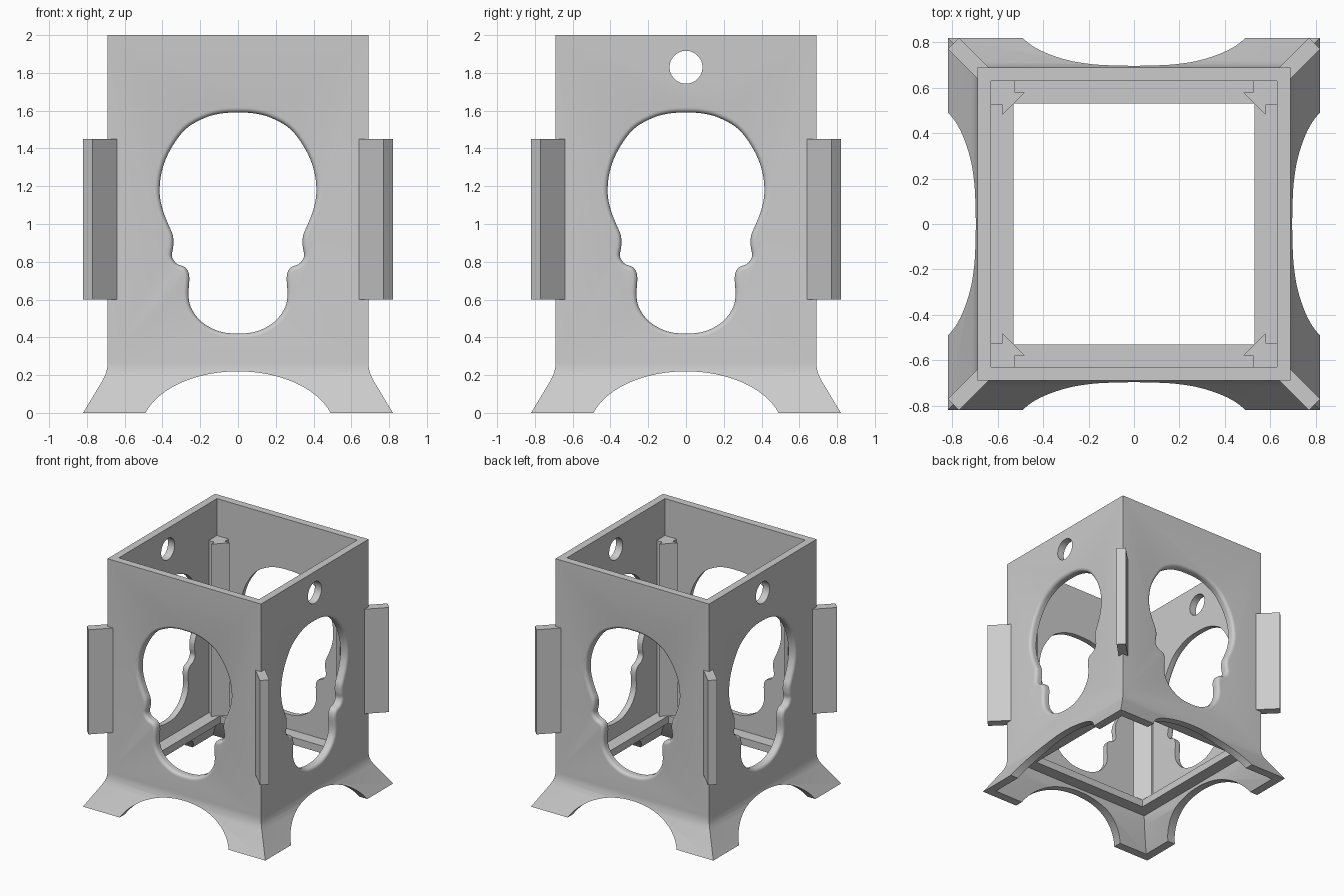
import bpy, bmesh, math
from mathutils import Vector

cube = bpy.data.objects.get("Cube")
if cube:
    bpy.data.objects.remove(cube, do_unlink=True)

WALL, INNER = 0.69, 0.63

grey = bpy.data.materials.new("plain grey")
grey.use_nodes = True
colour = (0.6, 0.6, 0.6, 1)
grey.diffuse_color = colour
grey.node_tree.nodes["Principled BSDF"].inputs["Base Color"].default_value = colour


def make_object(name, bm):
    bmesh.ops.recalc_face_normals(bm, faces=bm.faces)
    mesh = bpy.data.meshes.new(name)
    bm.to_mesh(mesh)
    bm.free()
    mesh.materials.append(grey)
    obj = bpy.data.objects.new(name, mesh)
    bpy.context.collection.objects.link(obj)
    return obj


def loft(name, rings, closed=False):
    """Skin a list of equal-length point loops, capped or joined end to start."""
    bm = bmesh.new()
    loops = [[bm.verts.new(p) for p in ring] for ring in rings]
    pairs = list(zip(loops, loops[1:])) + ([(loops[-1], loops[0])] if closed else [])
    for a, b in pairs:
        for i in range(len(a)):
            j = (i + 1) % len(a)
            bm.faces.new((a[i], a[j], b[j], b[i]))
    if not closed:
        bm.faces.new(loops[0])
        bm.faces.new(loops[-1])
    return make_object(name, bm)


def spin(p, turns):
    """Turn a point about z by quarter turns."""
    x, y, z = p
    for _ in range(turns):
        x, y = -y, x
    return (x, y, z)


def smooth_loop(points, steps=5):
    """Closed Catmull-Rom curve through 2D points."""
    n, out = len(points), []
    for i in range(n):
        a, b, c, d = (points[(i + k) % n] for k in (-1, 0, 1, 2))
        for s in range(steps):
            t = s / steps
            out.append((2 * b + (c - a) * t + (2 * a - 5 * b + 4 * c - d) * t**2
                        + (3 * b - a - 3 * c + d) * t**3) / 2)
    return out


def offset_loop(points, amount):
    """Push an anticlockwise 2D loop outwards."""
    n, out = len(points), []
    for i in range(n):
        t = (points[(i + 1) % n] - points[i - 1]).normalized()
        out.append(points[i] + Vector((t.y, -t.x)) * amount)
    return out


# Body: square shell with flared skirt and an inner ledge
section = [(0.82, 0), (0.715, 0.175), (0.702, 0.202), (0.693, 0.232), (WALL, 0.265),
           (WALL, 2), (INNER, 2), (INNER, 0.3), (0.53, 0.3), (0.53, 0.24),
           (INNER, 0.24), (0.65, 0.17), (0.75, 0)]
corners = ((1, 1), (-1, 1), (-1, -1), (1, -1))
body = loft("lantern_body", [[(r * x, r * y, z) for x, y in corners]
                             for r, z in section], closed=True)

cutters = []

# Rounded-lip window cutters, one for each wall
right_half = [(0, 0.42), (0.1, 0.432), (0.19, 0.48), (0.245, 0.55), (0.262, 0.62),
              (0.258, 0.72), (0.277, 0.768), (0.325, 0.79), (0.35, 0.83), (0.343, 0.88),
              (0.345, 0.94), (0.37, 1.0), (0.4, 1.08), (0.415, 1.17), (0.403, 1.28),
              (0.36, 1.39), (0.28, 1.5), (0.18, 1.56), (0.09, 1.585), (0, 1.59)]
outline = smooth_loop([Vector(p) for p in right_half]
                      + [Vector((-x, z)) for x, z in right_half[-2:0:-1]])
LIP = 0.026
levels = [(0.57, 0)]
for k in range(6):
    a = math.pi / 2 * k / 5
    levels.append((WALL - LIP + LIP * math.sin(a), LIP * (1 - math.cos(a))))
levels.append((0.74, LIP))
for turn in range(4):
    cutters.append(loft("window_cutter", [
        [spin((p.x, -depth, p.y), turn) for p in offset_loop(outline, grow)]
        for depth, grow in levels]))

# Arches under the skirt, cut through both ways
arch = [(0.516 * math.cos(a), 0.32 * math.sin(a) - 0.1)
        for a in (math.tau * k / 96 for k in range(96))]
for turn in range(4):
    cutters.append(loft("arch_cutter", [[spin((x, -y, z), turn) for x, z in arch]
                                        for y in (0.6, 0.95)]))

# Round holes near the top of the two side walls
ring = [(0.087 * math.cos(a), 1.83 + 0.087 * math.sin(a))
        for a in (math.tau * k / 48 for k in range(48))]
cutters.append(loft("hole_cutter", [[(x, y, z) for y, z in ring] for x in (-1, 1)]))

for cutter in cutters:
    cutter.hide_render = True
    mod = body.modifiers.new("cut", 'BOOLEAN')
    mod.operation, mod.solver, mod.object = 'DIFFERENCE', 'EXACT', cutter

bpy.context.view_layer.update()
cut_mesh = bpy.data.meshes.new_from_object(
    body.evaluated_get(bpy.context.evaluated_depsgraph_get()))
body.modifiers.clear()
body.data = cut_mesh
for cutter in cutters:
    bpy.data.objects.remove(cutter, do_unlink=True)

bpy.ops.object.select_all(action='DESELECT')
body.select_set(True)
bpy.context.view_layer.objects.active = body
bpy.ops.object.shade_smooth_by_angle(angle=math.radians(30))

# Corner parts: arrow-shaped inner posts and diagonal outer fins
post = [(0.635, 0.635), (0.525, 0.635), (0.525, 0.58), (0.48, 0.58),
        (0.58, 0.48), (0.58, 0.525), (0.635, 0.525)]
fin = [(0.635, 0.685), (0.685, 0.635), (0.82, 0.77), (0.77, 0.82)]
names = ("back_left", "back_right", "front_right", "front_left")
for turn, name in enumerate(names):
    for part, shape, low, high in (("inner_post", post, 0.3, 1.7),
                                   ("outer_fin", fin, 0.6, 1.45)):
        loft(f"{name}_{part}", [[spin((x, y, z), turn) for x, y in shape]
                                for z in (low, high)])
